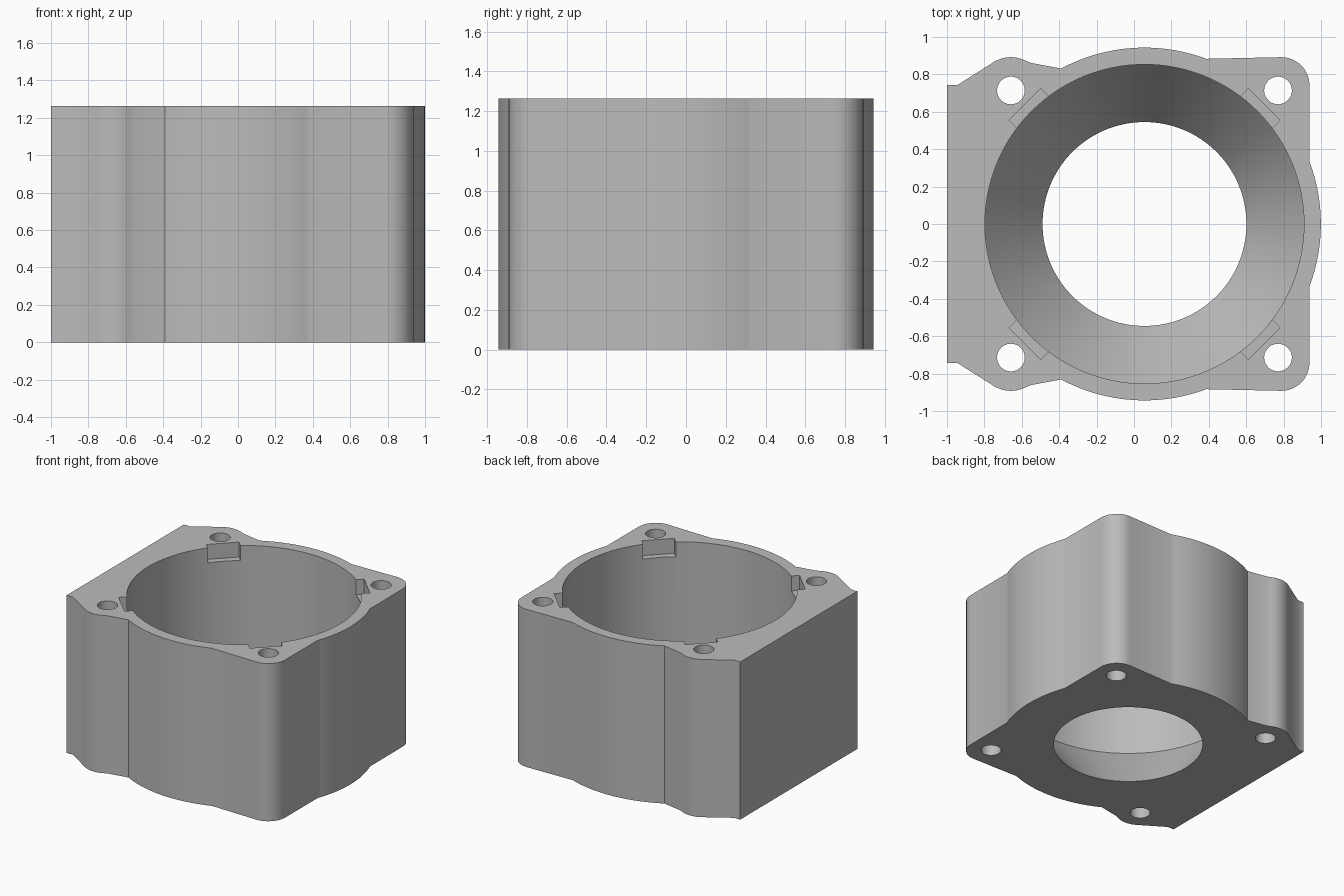
import bpy
import bmesh
from math import cos, sin, radians, pi
from mathutils import Matrix

if "Cube" in bpy.data.objects:
    bpy.data.objects.remove(bpy.data.objects["Cube"], do_unlink=True)

HEIGHT = 1.264
AXIS_X = 0.056          # bore axis
OUTER_R = 0.943
BORE_R, THROAT_R = 0.853, 0.545
CONE_TOP = 0.415
BOLT_OFFSET = 0.714
BOLT_R = 0.074
BOLT_X = (AXIS_X - BOLT_OFFSET, AXIS_X + BOLT_OFFSET)

metal = bpy.data.materials.new("plain_grey")
metal.use_nodes = True
grey = (0.5, 0.5, 0.5, 1)
metal.diffuse_color = grey
metal.node_tree.nodes["Principled BSDF"].inputs["Base Color"].default_value = grey


def arc(cx, cy, r, start, end, steps):
    angles = [radians(start + (end - start) * i / steps) for i in range(steps + 1)]
    return [(cx + r * cos(a), cy + r * sin(a)) for a in angles]


def make_object(name, bm):
    bmesh.ops.recalc_face_normals(bm, faces=bm.faces)
    mesh = bpy.data.meshes.new(name)
    bm.to_mesh(mesh)
    bm.free()
    obj = bpy.data.objects.new(name, mesh)
    bpy.context.collection.objects.link(obj)
    mesh.materials.append(metal)
    return obj


def extrude_outline(name, points, z0, z1):
    bm = bmesh.new()
    face = bm.faces.new([bm.verts.new((x, y, z0)) for x, y in points])
    grown = bmesh.ops.extrude_face_region(bm, geom=[face])["geom"]
    verts = [v for v in grown if isinstance(v, bmesh.types.BMVert)]
    bmesh.ops.translate(bm, verts=verts, vec=(0, 0, z1 - z0))
    return make_object(name, bm)


def cut(target, cutter):
    cutter.hide_render = True
    mod = target.modifiers.new("cut", 'BOOLEAN')
    mod.operation = 'DIFFERENCE'
    mod.solver = 'EXACT'
    mod.object = cutter
    bpy.context.view_layer.objects.active = target
    bpy.ops.object.modifier_apply(modifier=mod.name)
    bpy.data.objects.remove(cutter, do_unlink=True)


# Housing outline: back half, mirrored to the front
half = [(-1, 0.742), (-0.946, 0.742)]
half += arc(BOLT_X[0], 0.717, 0.175, 120, 62, 10)
half += [(-0.55, 0.861)]
half += arc(AXIS_X, 0, OUTER_R, 118.2, 69.5, 32)
half += arc(0.788, 0.742, 0.15, 90, 0, 14)
half += arc(AXIS_X, 0, OUTER_R, 20.5, 0, 14)
outline = half + [(x, -y) for x, y in reversed(half[:-1])]
housing = extrude_outline("housing", outline, 0, HEIGHT)

# Bore with a conical floor narrowing to the throat
SEGMENTS = 128
slope = (BORE_R - THROAT_R) / CONE_TOP
profile = [(THROAT_R - 0.05 * slope, -0.05), (BORE_R, CONE_TOP), (BORE_R, HEIGHT + 0.1)]
bm = bmesh.new()
rings = [[bm.verts.new((AXIS_X + r * cos(2 * pi * i / SEGMENTS),
                        r * sin(2 * pi * i / SEGMENTS), z))
          for i in range(SEGMENTS)] for r, z in profile]
for low, high in zip(rings, rings[1:]):
    for i in range(SEGMENTS):
        j = (i + 1) % SEGMENTS
        bm.faces.new((low[i], low[j], high[j], high[i]))
bm.faces.new(rings[0])
bm.faces.new(rings[-1])
cut(housing, make_object("bore_cutter", bm))

# Bolt holes
for x in BOLT_X:
    for y in (-BOLT_OFFSET, BOLT_OFFSET):
        circle = arc(x, y, BOLT_R, 0, 360, 40)[:-1]
        cut(housing, extrude_outline("bolt_hole_cutter", circle, -0.1, HEIGHT + 0.1))

# Shallow notches around the rim
for k in range(4):
    bm = bmesh.new()
    place = (Matrix.Translation((AXIS_X, 0, HEIGHT)) @ Matrix.Rotation(radians(45 + 90 * k), 4, 'Z')
             @ Matrix.Translation((0.805, 0, 0)) @ Matrix.Diagonal((0.2, 0.24, 0.24, 1)))
    bmesh.ops.create_cube(bm, size=1, matrix=place)
    cut(housing, make_object("notch_cutter", bm))

# Smooth walls, crisp rims
bpy.ops.object.select_all(action='DESELECT')
housing.select_set(True)
bpy.context.view_layer.objects.active = housing
bpy.ops.object.shade_smooth_by_angle(angle=radians(34))
